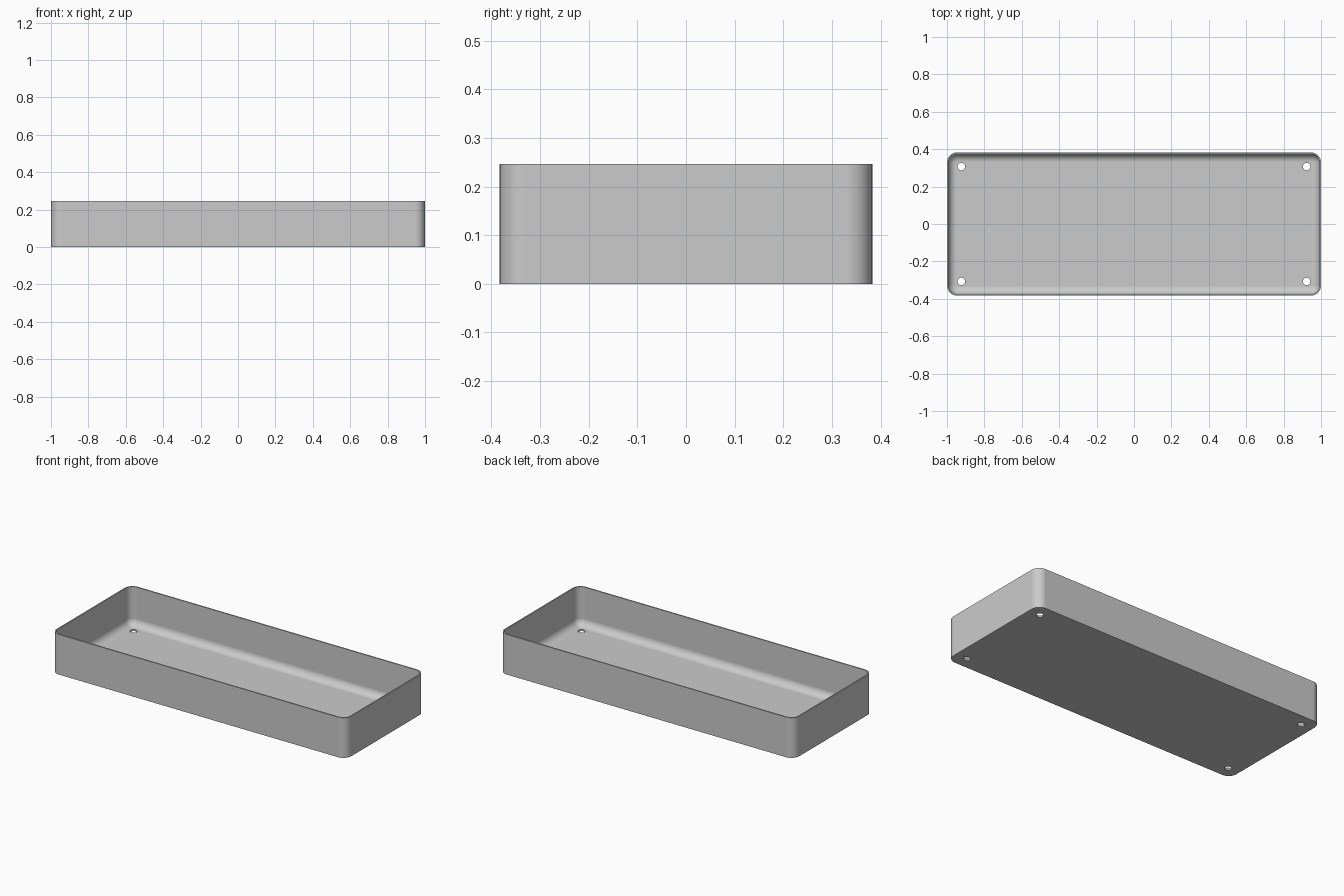
import bpy, bmesh
from math import sin, cos, pi, radians

cube = bpy.data.objects.get("Cube")
if cube:
    bpy.data.objects.remove(cube, do_unlink=True)

HALF_X, HALF_Y, HEIGHT = 1.0, 0.383, 0.246
CORNER, WALL, FLOOR, FILLET = 0.054, 0.008, 0.01, 0.044
HOLE_X, HOLE_Y, HOLE_R = 0.923, 0.307, 0.02
STEPS = 10

# Material
grey = bpy.data.materials.new("light_grey")
grey.use_nodes = True
colour = (0.6, 0.6, 0.6, 1)
grey.diffuse_color = colour
grey.node_tree.nodes["Principled BSDF"].inputs["Base Color"].default_value = colour


def rounded_loop(bm, inset, z):
    """Ring of vertices around a rounded rectangle, inset from the outer wall."""
    r = CORNER - inset
    ring = []
    for quarter, (sx, sy) in enumerate([(1, 1), (-1, 1), (-1, -1), (1, -1)]):
        for i in range(STEPS + 1):
            a = (quarter + i / STEPS) * pi / 2
            ring.append(bm.verts.new((sx * (HALF_X - CORNER) + r * cos(a),
                                      sy * (HALF_Y - CORNER) + r * sin(a), z)))
    return ring


# Tray shell: outer wall, rim, inner wall and fillet down to the floor
bm = bmesh.new()
levels = [(0, 0), (0, HEIGHT), (WALL, HEIGHT)]
for i in range(STEPS + 1):
    a = i / STEPS * pi / 2
    levels.append((WALL + FILLET * (1 - cos(a)), FLOOR + FILLET * (1 - sin(a))))
rings = [rounded_loop(bm, inset, z) for inset, z in levels]
for low, high in zip(rings, rings[1:]):
    for i in range(len(low)):
        j = (i + 1) % len(low)
        bm.faces.new((low[i], low[j], high[j], high[i]))
bm.faces.new(rings[0][::-1])
bm.faces.new(rings[-1])
bmesh.ops.recalc_face_normals(bm, faces=bm.faces)
mesh = bpy.data.meshes.new("tray")
bm.to_mesh(mesh)
bm.free()
mesh.materials.append(grey)
tray = bpy.data.objects.new("tray", mesh)
bpy.context.collection.objects.link(tray)

# Corner screw holes
cutters = []
for sx in (-1, 1):
    for sy in (-1, 1):
        bpy.ops.mesh.primitive_cylinder_add(
            vertices=32, radius=HOLE_R, depth=0.1,
            location=(sx * HOLE_X, sy * HOLE_Y, 0))
        cutter = bpy.context.object
        cutter.name = "hole_cutter"
        cutter.hide_render = True
        cutter.data.materials.append(grey)
        cutters.append(cutter)

bpy.ops.object.select_all(action="DESELECT")
bpy.context.view_layer.objects.active = tray
tray.select_set(True)
for cutter in cutters:
    cut = tray.modifiers.new("hole", "BOOLEAN")
    cut.operation = "DIFFERENCE"
    cut.solver = "EXACT"
    cut.object = cutter
    bpy.ops.object.modifier_apply(modifier=cut.name)
for cutter in cutters:
    bpy.data.objects.remove(cutter, do_unlink=True)

# Smooth corners and fillet, crisp rim and base edges
bpy.ops.object.shade_smooth_by_angle(angle=radians(30))
weighted = tray.modifiers.new("weighted_normals", "WEIGHTED_NORMAL")
weighted.keep_sharp = True
